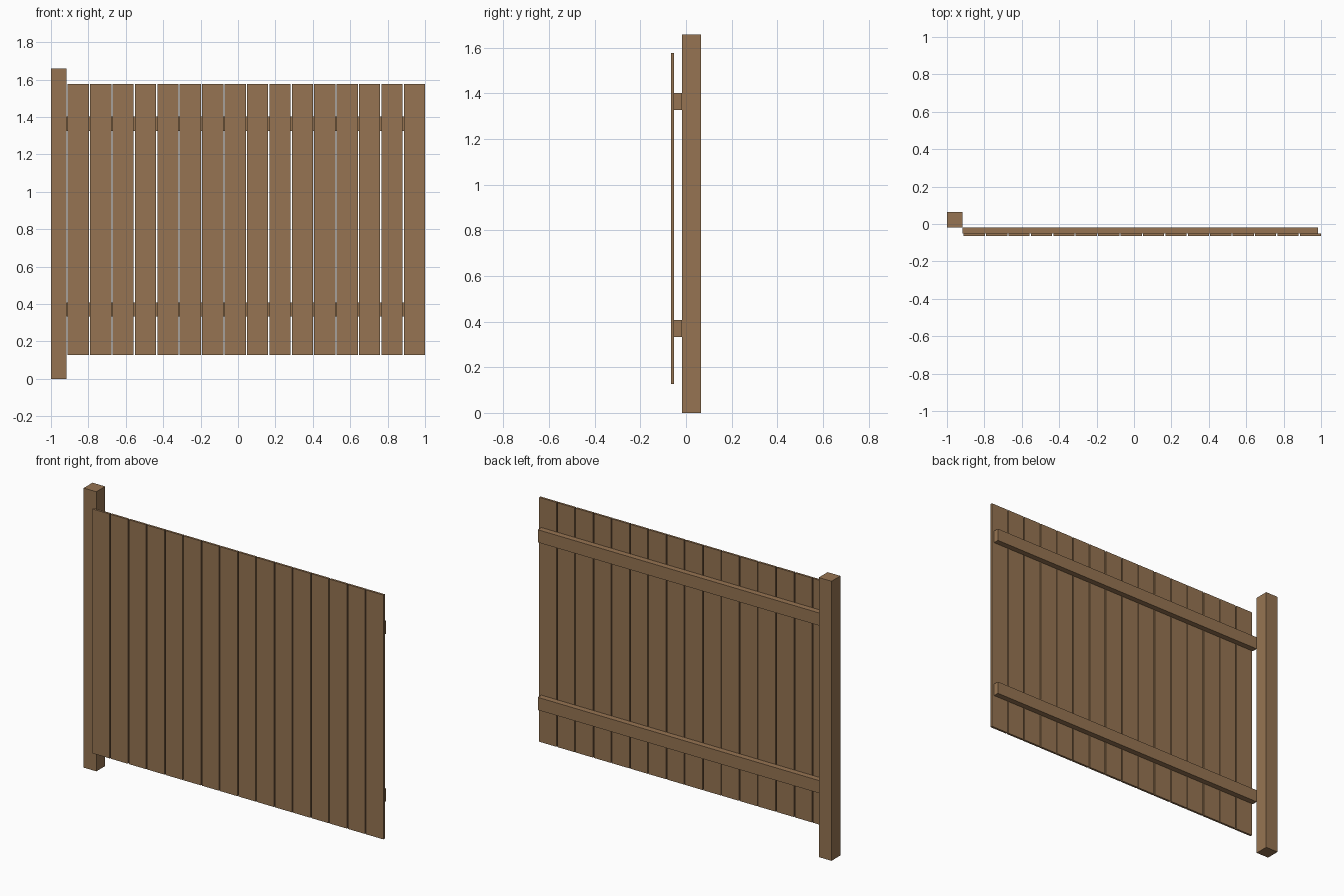
import bpy

if "Cube" in bpy.data.objects:
    bpy.data.objects.remove(bpy.data.objects["Cube"])

wood = bpy.data.materials.new("brown wood")
wood.diffuse_color = (0.305, 0.175, 0.084, 1)
wood.use_nodes = True
wood.node_tree.nodes["Principled BSDF"].inputs["Base Color"].default_value = wood.diffuse_color


def box(name, x, y, z):
    """Box spanning the given (min, max) ranges."""
    spans = (x, y, z)
    bpy.ops.mesh.primitive_cube_add(size=1, location=[(a + b) / 2 for a, b in spans])
    ob = bpy.context.object
    ob.name = name
    ob.scale = [b - a for a, b in spans]
    bpy.ops.object.transform_apply(location=False, rotation=False, scale=True)
    ob.data.materials.append(wood)
    return ob


# Corner post
box("post", (-1, -0.917), (-0.018, 0.065), (0, 1.658))

# Two horizontal rails butting the post line
for name, z in (("lower_rail", 0.332), ("upper_rail", 1.326)):
    box(name, (-0.917, 0.985), (-0.052, -0.018), (z, z + 0.075))

# Row of upright boards with narrow gaps
COUNT, PITCH, WIDTH = 16, 0.1198, 0.1135
for i in range(COUNT):
    right = 1 - (COUNT - 1 - i) * PITCH
    box(f"board_{i + 1}", (right - WIDTH, right), (-0.065, -0.052), (0.127, 1.576))
